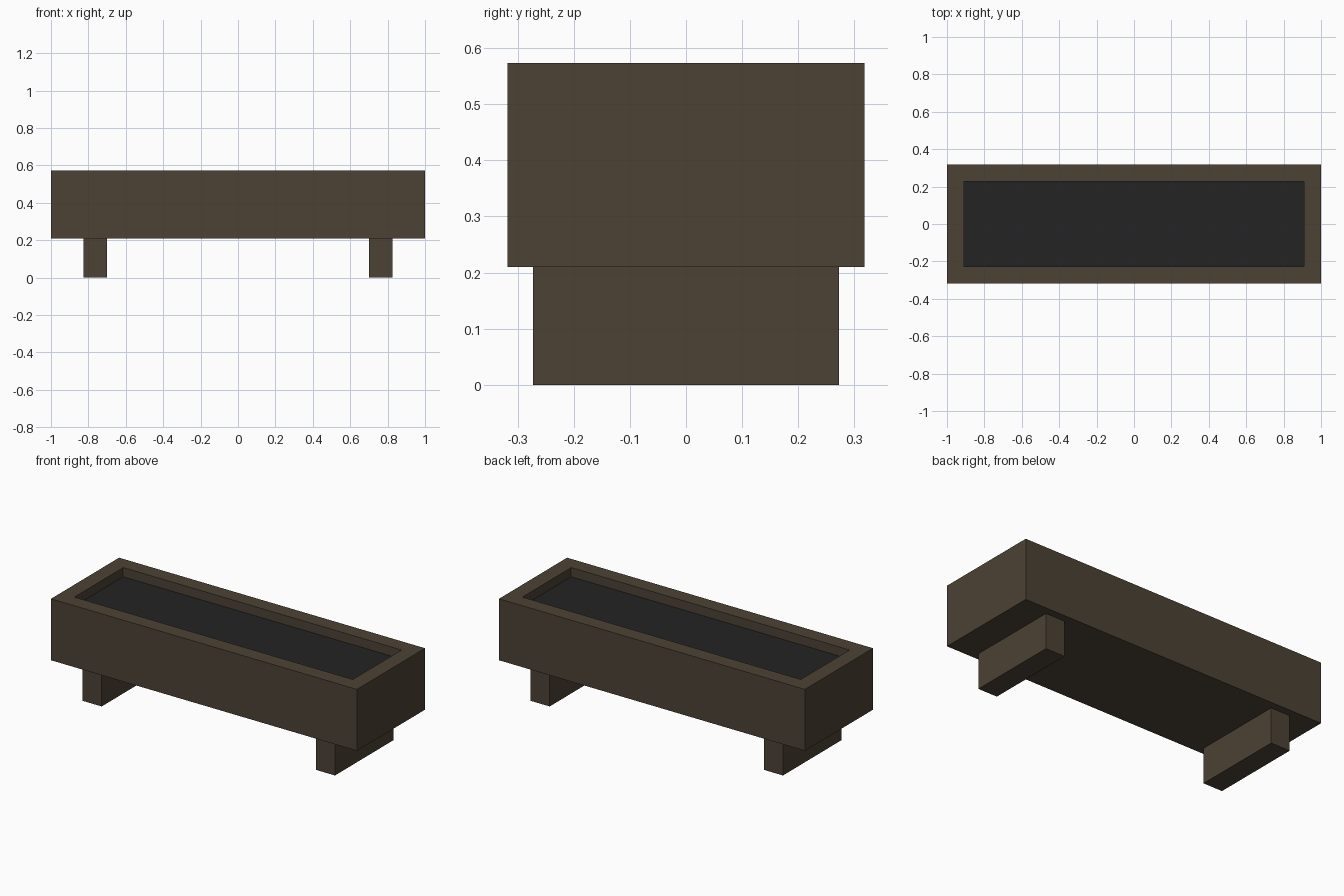
import bpy
import bmesh

if "Cube" in bpy.data.objects:
    bpy.data.objects.remove(bpy.data.objects["Cube"])


def material(name, rgb):
    m = bpy.data.materials.new(name)
    m.diffuse_color = (*rgb, 1.0)
    m.use_nodes = True
    m.node_tree.nodes["Principled BSDF"].inputs["Base Color"].default_value = m.diffuse_color
    return m


wood = material("dark brown wood", (0.073, 0.054, 0.035))
soil = material("dark soil", (0.0168, 0.0168, 0.0168))

HALF_X, HALF_Y = 1.0, 0.318
BASE_Z, TOP_Z = 0.21, 0.573
WALL, RECESS = 0.09, 0.054


def box(name, lo, hi, mat):
    """Axis-aligned box between two corners."""
    bm = bmesh.new()
    bmesh.ops.create_cube(bm, size=1.0)
    for v in bm.verts:
        v.co = [(a + b) / 2 + c * (b - a) for a, b, c in zip(lo, hi, v.co)]
    mesh = bpy.data.meshes.new(name)
    bm.to_mesh(mesh)
    bm.free()
    mesh.materials.append(mat)
    obj = bpy.data.objects.new(name, mesh)
    bpy.context.collection.objects.link(obj)
    return obj


# Trough: a box whose top is inset to a rim, then sunk to the soil level
trough = box("planter_trough", (-HALF_X, -HALF_Y, BASE_Z), (HALF_X, HALF_Y, TOP_Z), wood)
trough.data.materials.append(soil)
bm = bmesh.new()
bm.from_mesh(trough.data)
bm.normal_update()
top = max(bm.faces, key=lambda f: f.calc_center_median().z)
bmesh.ops.inset_region(bm, faces=[top], thickness=WALL, use_even_offset=True)
sunk = bmesh.ops.extrude_discrete_faces(bm, faces=[top])["faces"][0]
for v in sunk.verts:
    v.co.z -= RECESS
sunk.material_index = 1
bmesh.ops.recalc_face_normals(bm, faces=bm.faces)
bm.to_mesh(trough.data)
bm.free()

# Feet: one crosswise block near each end
for side, x in (("left", -0.7625), ("right", 0.7625)):
    box(side + "_foot", (x - 0.0625, -0.273, 0.0), (x + 0.0625, 0.273, BASE_Z), wood)
